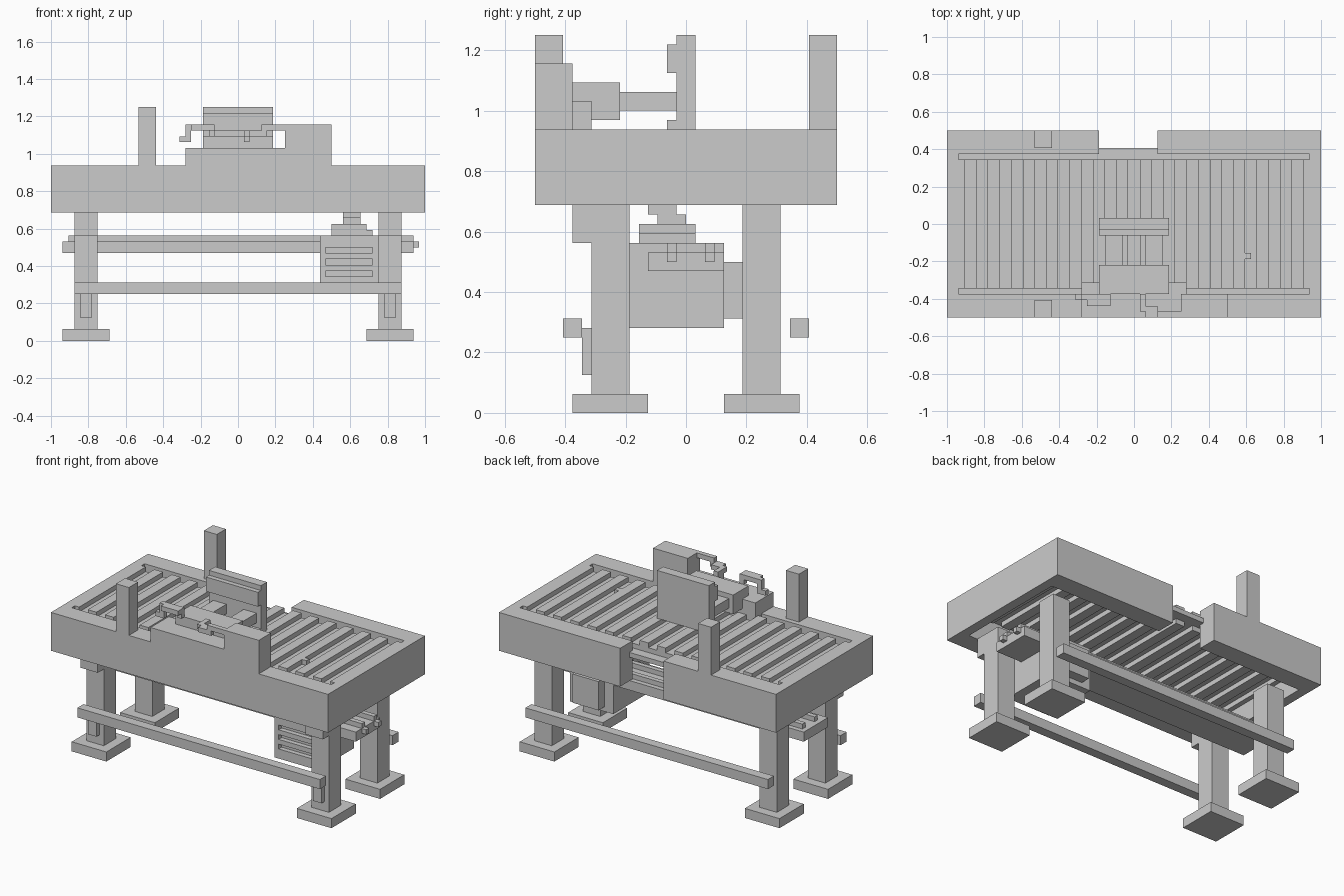
import bpy, bmesh

if "Cube" in bpy.data.objects:
    bpy.data.objects.remove(bpy.data.objects["Cube"])

U = 1 / 32  # block unit: all sizes below are counted in these

gray = bpy.data.materials.new("plain_gray")
gray.diffuse_color = (0.6, 0.6, 0.6, 1)
gray.use_nodes = True
gray.node_tree.nodes["Principled BSDF"].inputs["Base Color"].default_value = gray.diffuse_color


def finish(name, bm):
    bmesh.ops.recalc_face_normals(bm, faces=bm.faces)
    me = bpy.data.meshes.new(name)
    bm.to_mesh(me)
    bm.free()
    me.materials.append(gray)
    ob = bpy.data.objects.new(name, me)
    bpy.context.collection.objects.link(ob)
    return ob


def boxes(name, *specs):
    """One object made of boxes (x0, x1, y0, y1, z0, z1)."""
    bm = bmesh.new()
    for x0, x1, y0, y1, z0, z1 in specs:
        vs = bmesh.ops.create_cube(bm, size=1)["verts"]
        for v in vs:
            v.co.x = (x0 if v.co.x < 0 else x1) * U
            v.co.y = (y0 if v.co.y < 0 else y1) * U
            v.co.z = (z0 if v.co.z < 0 else z1) * U
    return finish(name, bm)


def extrude_y(name, profile, y0, y1):
    """Extrude an x-z outline along y."""
    bm = bmesh.new()
    f = bm.faces.new([bm.verts.new((x * U, y0 * U, z * U)) for x, z in profile])
    ext = bmesh.ops.extrude_face_region(bm, geom=[f])["geom"]
    vs = [g for g in ext if isinstance(g, bmesh.types.BMVert)]
    bmesh.ops.translate(bm, verts=vs, vec=(0, (y1 - y0) * U, 0))
    return finish(name, bm)


# Conveyor frame, with a gap in the back rail
boxes("frame_ends", (-32, -30, -16, 16, 22, 30), (30, 32, -16, 16, 22, 30))
boxes("frame_back_rail", (-30, -6, 12, 16, 22, 30), (4, 30, 12, 16, 22, 30))
boxes("frame_gap_lip", (-6, 4, 12, 13, 27, 28))

# Front rail with the stepped raised housing
extrude_y("frame_front_rail", [(-30, 22), (30, 22), (30, 30), (16, 30), (16, 37),
                               (8, 37), (8, 33), (-9, 33), (-9, 30), (-30, 30)], -16, -12)

# Roller bed: touching stepped rollers, seen as ridges above and below,
# flush with the frame at both ends
top, bottom = [(-30, 30), (-29, 30), (-29, 29)], [(-30, 26), (-29, 26), (-29, 27)]
for x in range(-27, 26, 4):
    top += [(x, 29), (x, 30), (x + 2, 30), (x + 2, 29)]
    bottom += [(x, 27), (x, 26), (x + 2, 26), (x + 2, 27)]
top += [(29, 29), (29, 30), (30, 30)]
bottom += [(29, 27), (29, 26), (30, 26)]
extrude_y("rollers", top + bottom[::-1], -11, 11)
boxes("roller_bearing_strips", (-30, 30, -12, -11, 27, 28), (-30, 30, 11, 12, 27, 28))
boxes("bed_knob", (19, 20, -6, -5, 29, 30))

# Sensor posts
for side, y in (("front", -16), ("back", 13)):
    boxes(side + "_post", (-17, -14, y, y + 3, 30, 40))

# Pusher: mount, cylinder, rods and plate
boxes("pusher_mount", (-9, 9, -12, -10, 29, 33))
boxes("pusher_cylinder", (-6, 6, -12, -7, 31, 35))
boxes("pusher_rods", (-5, -2, -7, -1, 32, 34), (2, 5, -7, -1, 32, 34))
boxes("pusher_plate", (-6, 6, -1, 1, 30, 40), (-6, 6, -2, -1, 36, 39),
      (-6, 6, -2, -1, 30, 31))

# Hoses beside the cylinder
boxes("left_hose", (-5, -4, -13, -12, 35, 36), (-8, -4, -14, -12, 36, 37),
      (-9, -8, -13, -12, 35, 37), (-10, -8, -13, -12, 34, 35))
boxes("right_hose", (1, 2, -14, -12, 34, 36), (1, 4, -15, -14, 35, 36),
      (2, 5, -16, -15, 35, 36), (4, 8, -16, -15, 36, 37))

# Legs, feet and brackets
for sx in (-1, 1):
    side = "left" if sx < 0 else "right"
    x = 26 * sx
    for end, y in (("front", -8), ("back", 8)):
        boxes(f"{side}_{end}_leg", (x - 2, x + 2, y - 2, y + 2, 2, 22))
        boxes(f"{side}_{end}_foot", (x - 4, x + 4, y - 4, y + 4, 0, 2))
    boxes(side + "_leg_brackets", (x - 2, x + 2, -12, -10, 18, 22),
          (x - 1, x + 1, -11, -10, 4, 9))

# Lower guard rails
for side, y in (("front", -12), ("back", 12)):
    boxes(side + "_guard_rail", (-28, 28, y - 1, y + 1, 8, 10))

# Cable tray with cables on top
boxes("cable_tray", (-30, 30, -4, 4, 15, 17))
boxes("tray_cables", (-29, 30, -2, -1, 16, 18), (-29, 30, 2, 3, 16, 18),
      (30, 31, -2, -1, 16, 17), (30, 31, 2, 3, 16, 17))

# Control cabinet with three recessed vent slots
boxes("cabinet", (14, 24, -7, 4, 9, 18))
boxes("cabinet_front", (14, 15, -8, -7, 9, 18), (23, 24, -8, -7, 9, 18),
      (15, 23, -8, -7, 9, 11), (15, 23, -8, -7, 12, 13),
      (15, 23, -8, -7, 14, 15), (15, 23, -8, -7, 16, 18))
boxes("cabinet_back_box", (16, 22, 4, 6, 10, 16))

# Stepped coupling between cabinet and frame
boxes("coupling", (16, 22, -5, 1, 18, 20), (22, 23, -5, 1, 18, 19),
      (18, 21, -3, 0, 20, 21), (18, 21, -4, -1, 21, 22), (19, 20, -3, -2, 22, 26))
